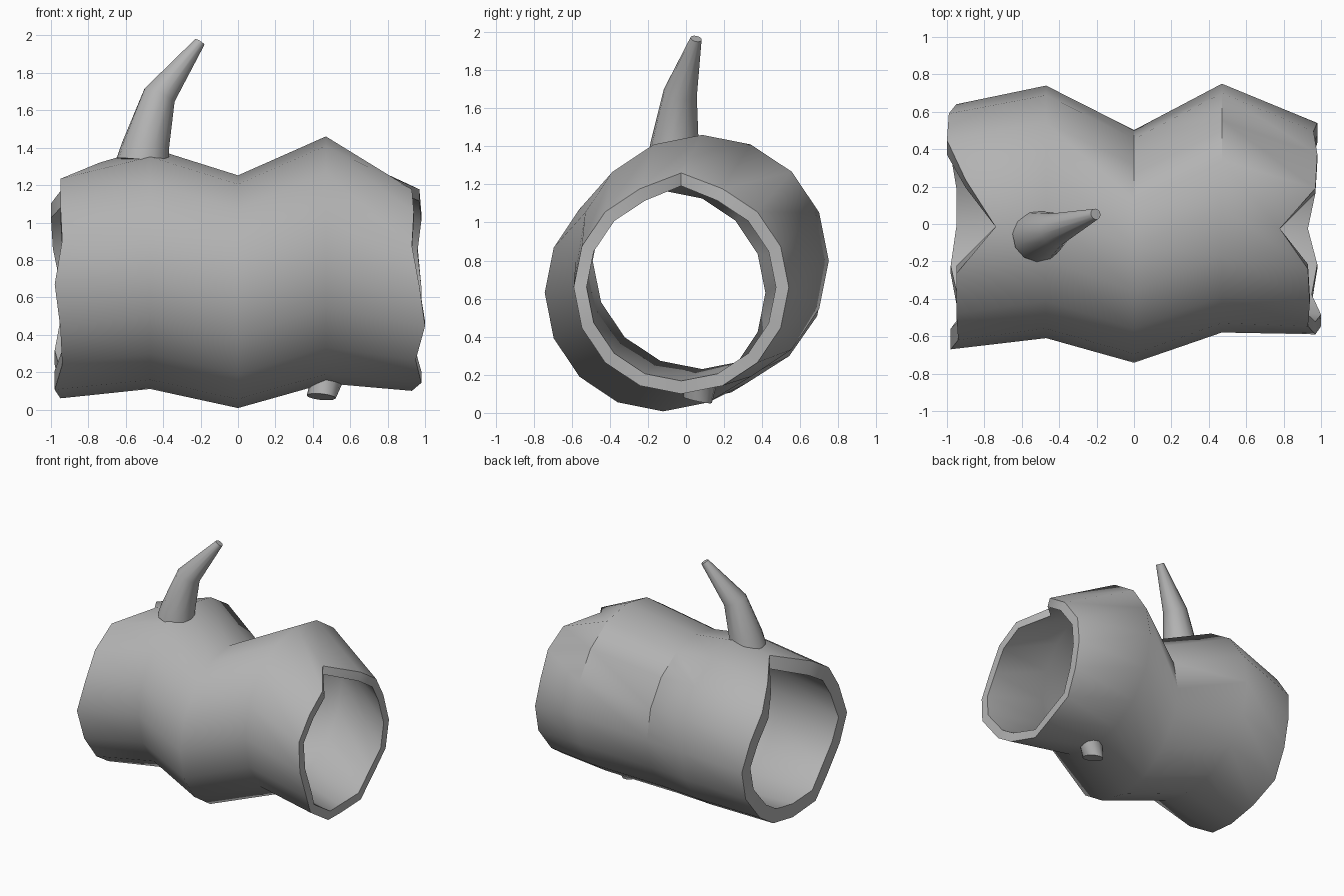
import bpy, bmesh, math
from mathutils import Vector

if "Cube" in bpy.data.objects:
    bpy.data.objects.remove(bpy.data.objects["Cube"])

N = 16
grey = bpy.data.materials.new("weathered grey")
grey.diffuse_color = (0.45, 0.45, 0.45, 1)
grey.use_nodes = True
grey.node_tree.nodes["Principled BSDF"].inputs["Base Color"].default_value = grey.diffuse_color


def skin(name, rings, loop_closed, caps):
    """Bridge consecutive rings of points into a smooth-shaded object."""
    bm = bmesh.new()
    vs = [[bm.verts.new(p) for p in r] for r in rings]
    n = len(rings[0])
    pairs = list(zip(vs, vs[1:])) + ([(vs[-1], vs[0])] if loop_closed else [])
    for a, b in pairs:
        for k in range(n):
            j = (k + 1) % n
            bm.faces.new((a[k], a[j], b[j], b[k]))
    if caps:
        bm.faces.new(vs[0])
        bm.faces.new(vs[-1])
    bmesh.ops.recalc_face_normals(bm, faces=bm.faces)
    me = bpy.data.meshes.new(name)
    bm.to_mesh(me)
    bm.free()
    ob = bpy.data.objects.new(name, me)
    bpy.context.collection.objects.link(ob)
    me.materials.append(grey)
    bpy.ops.object.select_all(action='DESELECT')
    ob.select_set(True)
    bpy.context.view_layer.objects.active = ob
    bpy.ops.object.shade_smooth_by_angle(angle=math.radians(57))
    return ob


# Jagged x positions of both broken ends, counted from the back over the top
left_x = [-.95, -.99, -1, -.90, -.74, -.95, -.95, -.94,
          -.98, -.95, -.94, -.98, -.95, -.95, -.98, -.95]
right_x = [.98, .96, .98, .97, .78, .93, .94, .93,
           .97, 1, .95, .98, .93, .97, .95, .98]

# Log sections: x, centre y, centre z, radius y, radius z, wall thickness
sections = [(left_x, -.015, .67, .655, .61, .11),
            (-.47, .065, .755, .675, .645, .09),
            (0, -.12, .63, .622, .622, .085),
            (.47, .085, .80, .665, .66, .09),
            (right_x, -.025, .66, .565, .56, .068)]


def section(s, inside):
    x, cy, cz, ry, rz, t = s
    d = t if inside else 0
    pts = []
    for k in range(N):
        a = math.tau * k / N
        px = x[k] if isinstance(x, list) else x
        lift = .04 if isinstance(x, list) and k == 4 else 0
        pts.append((px, cy + (ry - d) * math.cos(a),
                    cz + (rz - d) * math.sin(a) + lift))
    return pts


outer = [section(s, False) for s in sections]
inner = [section(s, True) for s in reversed(sections)]
skin("hollow_log", outer + inner, True, False)


def disc(c, r, axis, n=12):
    """Ring of points around centre c, facing along axis."""
    q = Vector(axis).to_track_quat('Z', 'Y')
    return [Vector(c) + q @ Vector((r * math.cos(math.tau * k / n),
                                    r * math.sin(math.tau * k / n), 0))
            for k in range(n)]


# Bent branch on top
skin("branch", [disc((-.51, -.063, 1.33), .14, (.1, .05, 1)),
                disc((-.495, -.06, 1.41), .128, (.12, .05, 1)),
                disc((-.42, -.03, 1.68), .09, (.45, .15, 1)),
                disc((-.205, .053, 1.965), .03, (.6, .25, 1))], False, True)

# Short broken stub underneath
skin("stub", [disc((.49, .085, .2), .088, (-.25, -.15, -1)),
              disc((.445, .06, .068), .078, (-.1, -.22, -1))], False, True)
